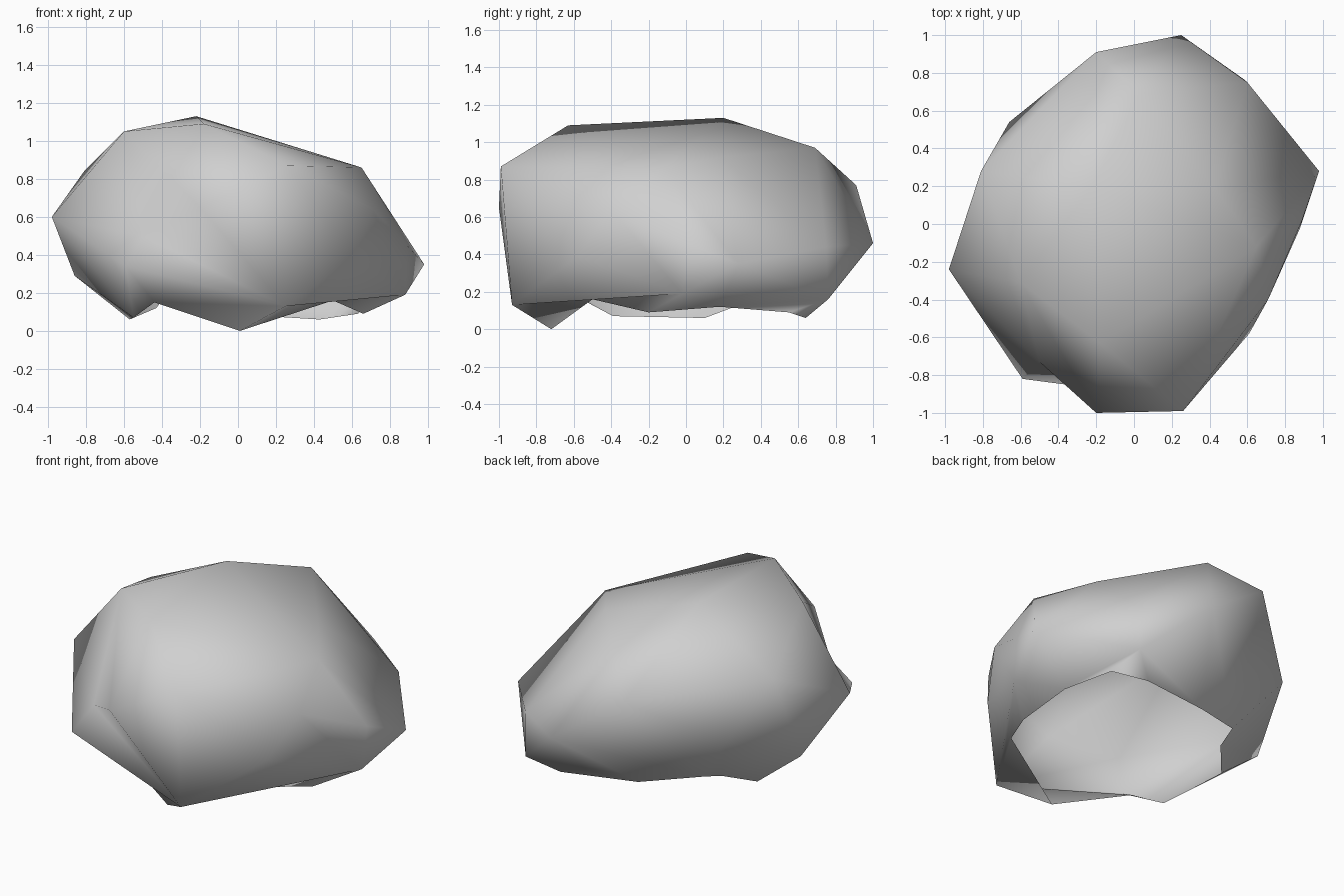
import bpy
import bmesh
from mathutils import Vector

default_cube = bpy.data.objects.get("Cube")
if default_cube:
    bpy.data.objects.remove(default_cube, do_unlink=True)

# Corners of the open lower rim
rim = [
    (.01, -.72, 0), (.5, -.5, .16), (.66, -.2, .09), (.67, .18, .12),
    (.63, .55, .09), (.43, .64, .06), (-.05, .55, .09), (-.4, .4, .16),
    (-.43, .26, .12), (-.57, .1, .06), (-.55, -.39, .07), (-.44, -.54, .15),
]

# Corners of the flanks, front and back
flanks = [
    (.98, .28, .35), (.88, -.02, .19), (.89, .02, .45), (.71, -.4, .64),
    (.61, -.58, .39), (.25, -.93, .13), (.26, -.99, .87), (-.2, -1, .65),
    (-.59, -.82, .34), (-.86, .08, .29), (-.98, -.24, .6), (-.66, .54, .5),
    (-.2, .91, .77), (.25, 1, .46), (.59, .76, .16), (.6, .75, .44),
]

# Corners of the upper face
crown = [
    (-.22, .2, 1.13), (-.18, -.63, 1.09), (-.6, -.31, 1.05),
    (-.81, .28, .84), (.65, -.12, .86), (.43, .19, .92), (.03, .69, .97),
]

# Hollow in the front: corner on the skin, then pressed inwards
hollow_skin = (-.42, -.98, .43)
hollow = (-.5, -.73, .5)


def make_material(name, colour):
    material = bpy.data.materials.new(name)
    material.use_nodes = True
    material.diffuse_color = colour
    shader = material.node_tree.nodes["Principled BSDF"]
    shader.inputs["Base Color"].default_value = colour
    shader.inputs["Roughness"].default_value = 0.9
    return material


def build_boulder():
    bm = bmesh.new()

    # Wrap a faceted skin around all corners, with the rim as a flat circle
    rim_verts = []
    for x, y, height in rim:
        rim_verts.append(bm.verts.new(Vector((x, y, 0)).normalized() * 0.62))
    for corner in flanks + crown:
        bm.verts.new(corner)
    hollow_vert = bm.verts.new(hollow_skin)
    bmesh.ops.convex_hull(bm, input=bm.verts[:])

    # Open the underside
    base = [f for f in bm.faces if all(v in rim_verts for v in f.verts)]
    bmesh.ops.delete(bm, geom=base, context="FACES_ONLY")

    # Move the rim to its uneven outline and press in the hollow
    for vert, corner in zip(rim_verts, rim):
        vert.co = corner
    hollow_vert.co = hollow

    # Drop unused corners and edges, and shade smoothly
    loose = [v for v in bm.verts if not v.link_faces]
    bmesh.ops.delete(bm, geom=loose, context="VERTS")
    stray = [e for e in bm.edges if not e.link_faces]
    bmesh.ops.delete(bm, geom=stray, context="EDGES")
    for face in bm.faces:
        face.smooth = True

    mesh = bpy.data.meshes.new("boulder")
    bm.to_mesh(mesh)
    bm.free()
    boulder = bpy.data.objects.new("boulder", mesh)
    bpy.context.collection.objects.link(boulder)
    return boulder


boulder = build_boulder()
boulder.data.materials.append(make_material("stone grey", (.63, .63, .63, 1)))
